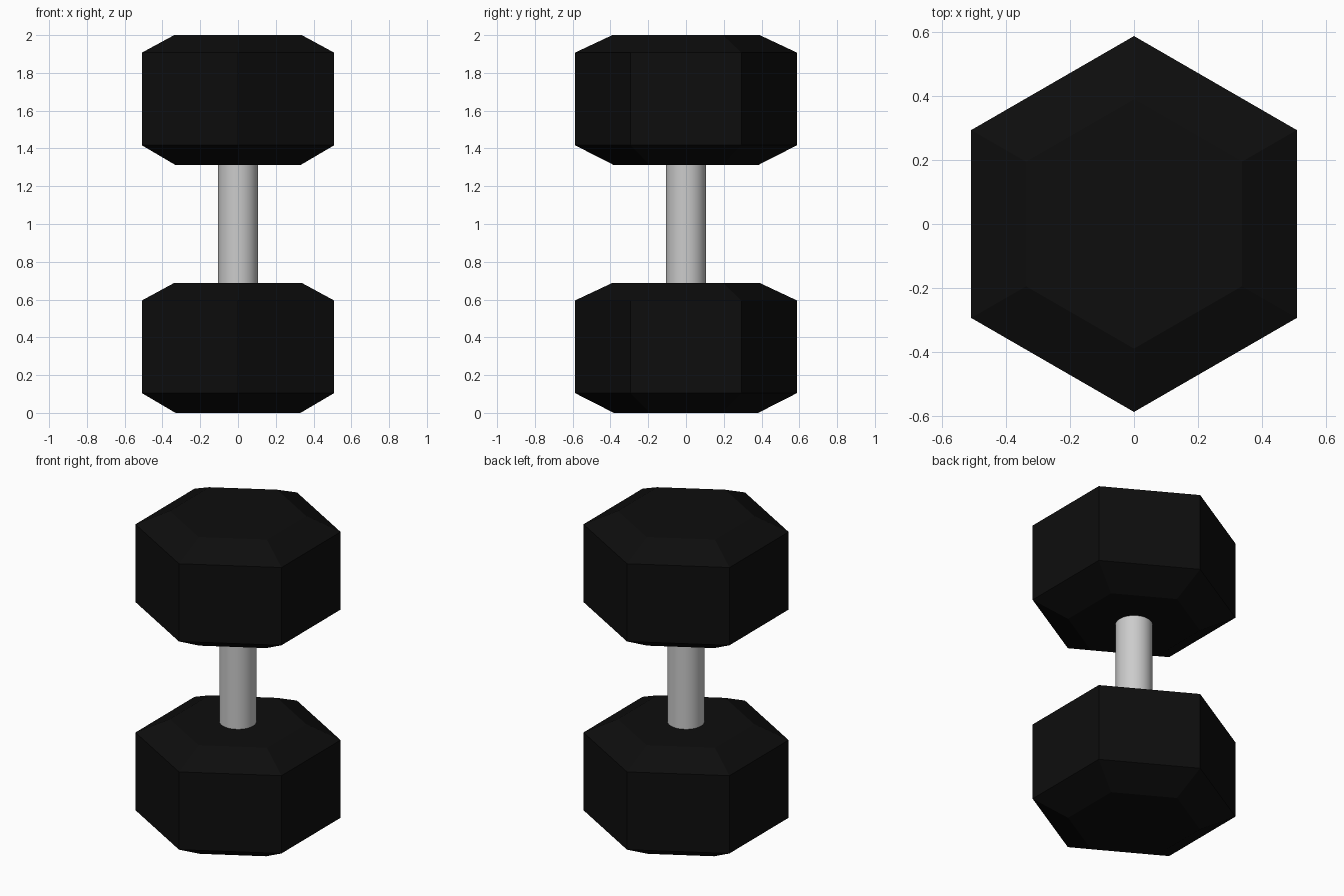
import bpy, bmesh
from math import sin, cos, pi

if "Cube" in bpy.data.objects:
    bpy.data.objects.remove(bpy.data.objects["Cube"])

black = bpy.data.materials.new("black_rubber")
black.diffuse_color = (0.004, 0.004, 0.004, 1)
black.use_nodes = True
black.node_tree.nodes["Principled BSDF"].inputs["Base Color"].default_value = black.diffuse_color

# (radius, height) profile of one bevelled hexagonal weight
PROFILE = [(0.382, 0.0), (0.588, 0.105), (0.588, 0.595), (0.39, 0.688)]


def hex_weight(name, base_z):
    bm = bmesh.new()
    rings = [[bm.verts.new((r * sin(i * pi / 3), r * cos(i * pi / 3), z))
              for i in range(6)] for r, z in PROFILE]
    for low, high in zip(rings, rings[1:]):
        for i in range(6):
            j = (i + 1) % 6
            bm.faces.new((low[i], low[j], high[j], high[i]))
    bm.faces.new(rings[0])
    bm.faces.new(rings[-1])
    bmesh.ops.recalc_face_normals(bm, faces=bm.faces)
    mesh = bpy.data.meshes.new(name)
    bm.to_mesh(mesh)
    bm.free()
    mesh.materials.append(black)
    obj = bpy.data.objects.new(name, mesh)
    obj.location.z = base_z
    bpy.context.collection.objects.link(obj)


# Two weights, same way up
hex_weight("lower_weight", 0.0)
hex_weight("upper_weight", 1.312)

# Round grip, sunk slightly into both weights
bpy.ops.mesh.primitive_cylinder_add(vertices=32, radius=0.106, depth=0.68,
                                    location=(0, 0, 1.0))
bpy.context.object.name = "handle"
bpy.ops.object.shade_smooth_by_angle()
